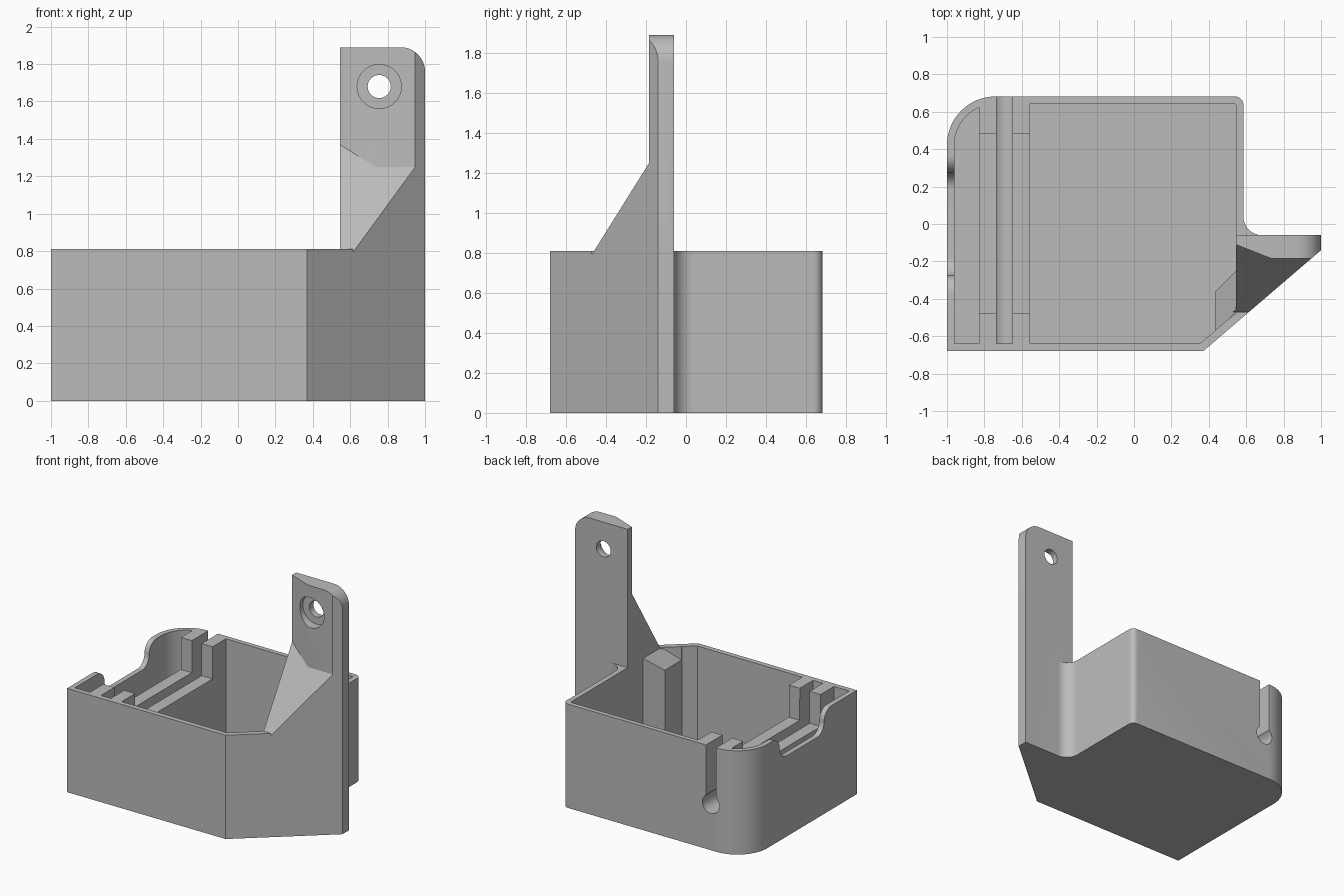
import bpy
import bmesh
from math import cos, sin, radians

cube = bpy.data.objects.get("Cube")
if cube:
    bpy.data.objects.remove(cube, do_unlink=True)

grey = bpy.data.materials.new("plain grey")
grey.use_nodes = True
colour = (0.5, 0.5, 0.5, 1)
grey.diffuse_color = colour
grey.node_tree.nodes["Principled BSDF"].inputs["Base Color"].default_value = colour


def arc(cx, cy, r, start, end, steps=12):
    """Points along a circular arc, angles in degrees."""
    angles = [radians(start + (end - start) * i / steps) for i in range(steps + 1)]
    return [(cx + r * cos(a), cy + r * sin(a)) for a in angles]


def solid(name, bottom, top):
    """Closed prism between two matching loops of points."""
    bm = bmesh.new()
    low = [bm.verts.new(p) for p in bottom]
    high = [bm.verts.new(p) for p in top]
    bm.faces.new(low)
    bm.faces.new(high)
    for i in range(len(low)):
        j = (i + 1) % len(low)
        bm.faces.new((low[i], low[j], high[j], high[i]))
    bmesh.ops.recalc_face_normals(bm, faces=bm.faces)
    mesh = bpy.data.meshes.new(name)
    bm.to_mesh(mesh)
    bm.free()
    obj = bpy.data.objects.new(name, mesh)
    bpy.context.collection.objects.link(obj)
    mesh.materials.append(grey)
    return obj


def plan(name, pts, z0, z1=2.1):
    """Upright prism; z0 may be a function giving a sloped underside."""
    base = z0 if callable(z0) else lambda x, y: z0
    return solid(name, [(x, y, base(x, y)) for x, y in pts], [(x, y, z1) for x, y in pts])


def along_y(name, pts, y0, y1):
    return solid(name, [(x, y0, z) for x, z in pts], [(x, y1, z) for x, z in pts])


def along_x(name, pts, x0, x1):
    return solid(name, [(x0, y, z) for y, z in pts], [(x1, y, z) for y, z in pts])


def rect(x0, x1, y0, y1):
    return [(x0, y0), (x1, y0), (x1, y1), (x0, y1)]


RIM = 0.81
FLOOR = 0.04

# Full-height blank with the outer outline
outline = [(-1, -0.68), (0.37, -0.68), (1, -0.14), (1, -0.06)]
outline += arc(0.685, 0.04, 0.1, 270, 180)
outline += arc(0.54, 0.637, 0.045, 0, 90, 6)
outline += arc(-0.74, 0.422, 0.26, 90, 180, 20)
box = plan("mounting_box", outline, 0, 1.89)

cutters = []

# Trim everything above the rim except the tab and its gusset
cutters.append(plan("trim_box", rect(-1.2, 0.545, -0.9, 0.9), RIM))
cutters.append(plan("trim_back", rect(0.5, 1.2, -0.06, 0.9), RIM))
cutters.append(plan("trim_front", rect(0.3, 1.2, -0.9, -0.46), RIM))
tab_front = [(0.4, -0.053), (0.735, -0.185), (1.2, -0.185), (1.2, -0.47), (0.4, -0.47)]
cutters.append(plan("trim_gusset", tab_front, lambda x, y: RIM + 1.6 * (y + 0.46)))

# Rounded tab corner
corner = arc(0.87, 1.76, 0.13, 0, 90) + [(0.87, 2), (1.1, 2), (1.1, 1.76)]
cutters.append(along_y("tab_corner", corner, -0.5, 0.2))

# Screw hole and counterbore
cutters.append(along_y("screw_hole", arc(0.755, 1.68, 0.062, 0, 345, 23), -0.4, 0.1))
cutters.append(along_y("counterbore", arc(0.755, 1.68, 0.118, 0, 348, 29), -0.4, -0.11))

# Main cavity, leaving a corner post with a sloped top
cavity = [(-0.555, -0.64), (0.35, -0.64), (0.435, -0.57), (0.435, -0.36), (0.545, -0.25)]
cavity += arc(0.53, 0.63, 0.015, 0, 90, 4) + [(-0.555, 0.645)]
cutters.append(plan("cavity", cavity, FLOOR))
post = [(0.42, -0.581), (0.545, -0.475), (0.545, -0.2), (0.42, -0.2)]
cutters.append(plan("post_top", post, lambda x, y: 0.705 + 0.955 * (x - 0.435), 0.95))

# Narrow end pocket following the rounded corner
pocket = [(-0.96, -0.64), (-0.83, -0.64)] + arc(-0.74, 0.422, 0.22, 114, 180)
cutters.append(plan("end_pocket", pocket, FLOOR))

# Lowered middle of the two ribs
cutters.append(plan("rib_step", rect(-0.9, -0.5, -0.475, 0.48), 0.56))

# Keyhole slot running out through the back wall
keyhole = [(-0.65, 1)] + [(-0.735, 1)] + arc(-0.692, 0.36, 0.073, 126, 414, 24)
cutters.append(along_y("keyhole", keyhole, -0.64, 0.9))

# Soft-shouldered notch in the end wall
notch = arc(-0.365, 0.72, 0.09, 90, 0) + arc(-0.185, 0.72, 0.09, 180, 270)
notch += [(-y, z) for y, z in reversed(notch)]
notch += [(0.365, 1), (-0.365, 1)]
cutters.append(along_x("end_notch", notch, -1.1, -0.9))

# Apply the cuts
bpy.context.view_layer.objects.active = box
box.select_set(True)
for cutter in cutters:
    cutter.hide_render = True
    mod = box.modifiers.new(cutter.name, "BOOLEAN")
    mod.operation = "DIFFERENCE"
    mod.solver = "EXACT"
    mod.object = cutter
    bpy.ops.object.modifier_apply(modifier=mod.name)
    bpy.data.objects.remove(cutter, do_unlink=True)

bpy.ops.object.select_all(action="DESELECT")
box.select_set(True)
bpy.ops.object.shade_smooth_by_angle(angle=radians(30))
